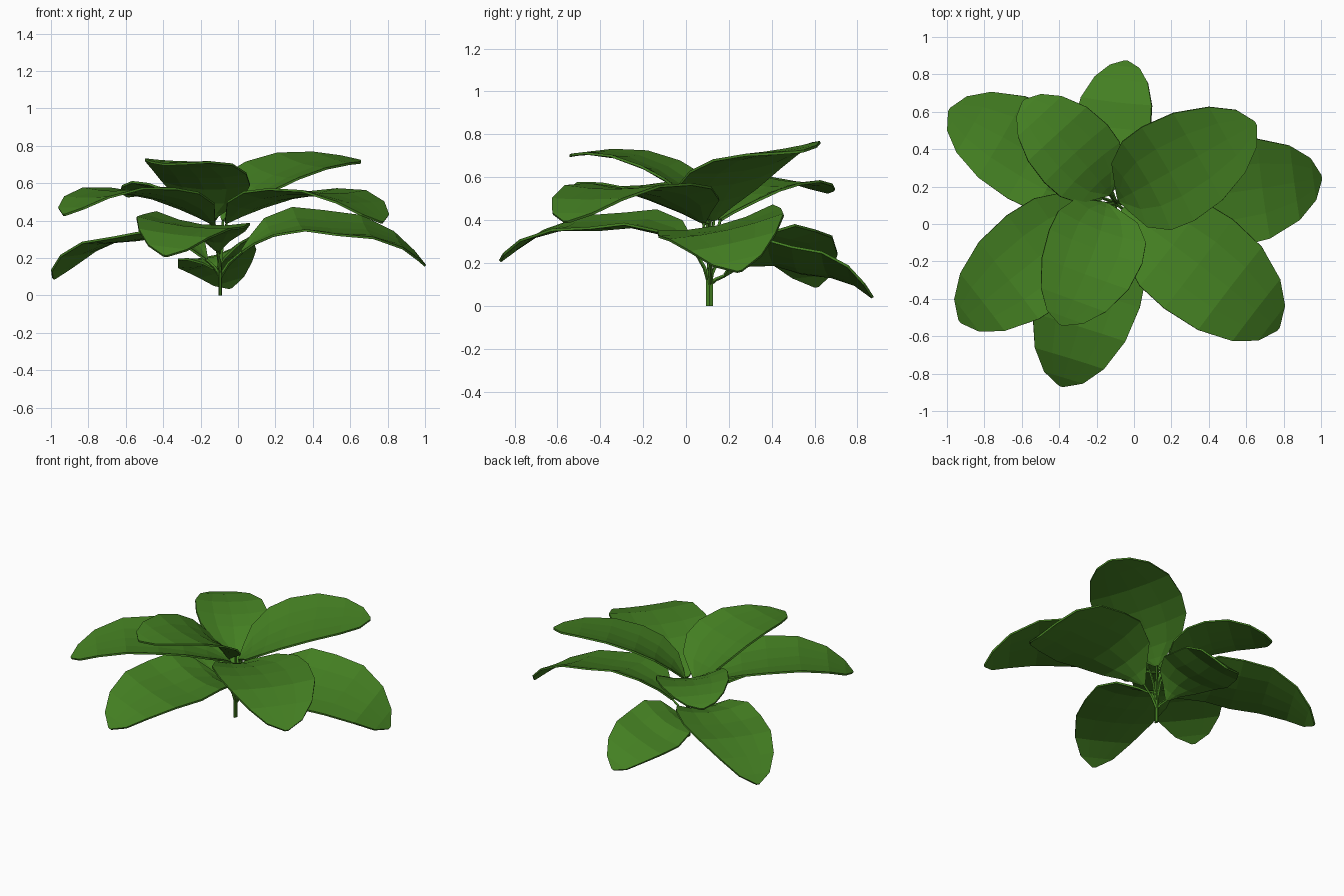
import bpy, bmesh
from math import cos, sin, tau
from mathutils import Vector

if "Cube" in bpy.data.objects:
    bpy.data.objects.remove(bpy.data.objects["Cube"])

green = bpy.data.materials.new("leaf green")
green.diffuse_color = (0.058, 0.215, 0.016, 1)
green.use_nodes = True
green.node_tree.nodes["Principled BSDF"].inputs["Base Color"].default_value = green.diffuse_color

CX, CY = -0.095, 0.11


def finish(name, bm):
    bmesh.ops.recalc_face_normals(bm, faces=bm.faces)
    me = bpy.data.meshes.new(name)
    bm.to_mesh(me)
    bm.free()
    me.materials.append(green)
    ob = bpy.data.objects.new(name, me)
    bpy.context.collection.objects.link(ob)
    return ob


# position along the midrib, relative half width
OUTLINE = [(0, 0.05), (0.06, 0.3), (0.15, 0.7), (0.3, 0.96), (0.46, 1.02),
           (0.66, 0.95), (0.84, 0.71), (0.95, 0.40), (1.0, 0.04)]


def leaf(name, base, mid, tip, half, roll):
    """Blade along an arc through base, mid and tip; roll lifts the left edge."""
    b, m, t = Vector(base), Vector(mid), Vector(tip)
    ctrl = 2 * m - (b + t) / 2
    d = t - b
    side = Vector((-d.y, d.x, 0)).normalized()
    side = (side + Vector((0, 0, roll))).normalized()
    low = name.startswith("lower")
    bend = 0.4 if low else 0.25 if name.startswith("middle") else 0.1
    bm = bmesh.new()
    rows = []
    for u, w in OUTLINE:
        p = b * (1 - u) ** 2 + ctrl * 2 * u * (1 - u) + t * u * u
        if u > 0.5 or low:                # flatter crown, steeper droop at the ends
            p.z += bend * u * (1 - u) * abs(2 * u - 1)
        tan = ((ctrl - b) * (1 - u) + (t - ctrl) * u).normalized()
        n = tan.cross(side).normalized()
        cup = 0.06 * (1 - u) * w          # cupped at the base, flat at the tip
        rows.append([bm.verts.new(p + side * k * w * half + n * cup * k * k)
                     for k in (-1, -0.5, 0, 0.5, 1)])
    for r0, r1 in zip(rows, rows[1:]):
        for i in range(4):
            bm.faces.new((r0[i], r0[i + 1], r1[i + 1], r1[i]))
    ob = finish(name, bm)
    mod = ob.modifiers.new("thickness", 'SOLIDIFY')
    mod.thickness = 0.012
    mod.offset = 0


def tube(name, pts, radii, sides=5, flat=1.0):
    """Tapered tube along a path."""
    bm = bmesh.new()
    pts = [Vector(p) for p in pts]
    rings = []
    for i, (p, r) in enumerate(zip(pts, radii)):
        q = (pts[min(i + 1, len(pts) - 1)] - pts[max(i - 1, 0)]).to_track_quat('Z', 'Y')
        rings.append([bm.verts.new(p + q @ Vector((flat * r * cos(tau * k / sides), r * sin(tau * k / sides), 0)))
                      for k in range(sides)])
    for a, c in zip(rings, rings[1:]):
        for k in range(sides):
            j = (k + 1) % sides
            bm.faces.new((a[k], a[j], c[j], c[k]))
    bm.faces.new(rings[0])
    bm.faces.new(rings[-1])
    finish(name, bm)


# base, middle and tip of the midrib, half width, roll
LEAVES = [
    ("upper_leaf_right", (-0.08, 0.13, 0.40), (0.22, 0.295, 0.65), (0.65, 0.54, 0.72), 0.285, 0.15),
    ("upper_leaf_back", (-0.13, 0.16, 0.40), (-0.335, 0.40, 0.555), (-0.59, 0.66, 0.53), 0.225, 0.06),
    ("upper_leaf_front", (-0.15, 0.11, 0.40), (-0.22, -0.16, 0.645), (-0.39, -0.54, 0.70), 0.26, -0.04),
    ("middle_leaf_left", (-0.13, 0.10, 0.38), (-0.54, -0.20, 0.54), (-0.93, -0.52, 0.43), 0.275, 0.0),
    ("middle_leaf_right", (-0.06, 0.08, 0.39), (0.38, -0.24, 0.535), (0.77, -0.56, 0.39), 0.295, 0.0),
    ("lower_leaf_left", (-0.17, 0.14, 0.19), (-0.57, 0.39, 0.285), (-0.985, 0.61, 0.09), 0.265, -0.08),
    ("lower_leaf_right", (0.02, 0.12, 0.23), (0.53, 0.17, 0.345), (1.0, 0.25, 0.16), 0.29, 0.22),
    ("lower_leaf_front", (-0.11, 0.05, 0.24), (-0.25, -0.40, 0.355), (-0.39, -0.865, 0.21), 0.275, -0.12),
    ("lower_leaf_back", (-0.12, 0.18, 0.14), (-0.105, 0.54, 0.17), (-0.04, 0.87, 0.04), 0.21, -0.3),
]

# leaves and the stalks that join them to the stem
for name, base, mid, tip, half, roll in LEAVES:
    leaf(name, base, mid, tip, half, roll)
    z0 = 0.1 if base[2] < 0.3 else 0.16
    bx, by, bz = base
    knee = (CX + (bx - CX) * 0.4, CY + (by - CY) * 0.4, z0 + (bz - z0) * 0.55)
    tube(name + "_stalk", [(CX, CY, z0), knee, base], [0.011, 0.009, 0.008], 4)

# stem, flattened from side to side
tube("stem", [(CX, CY, 0), (CX, CY, 0.12), (CX, CY, 0.22)], [0.018, 0.018, 0.012], 6, 0.55)
